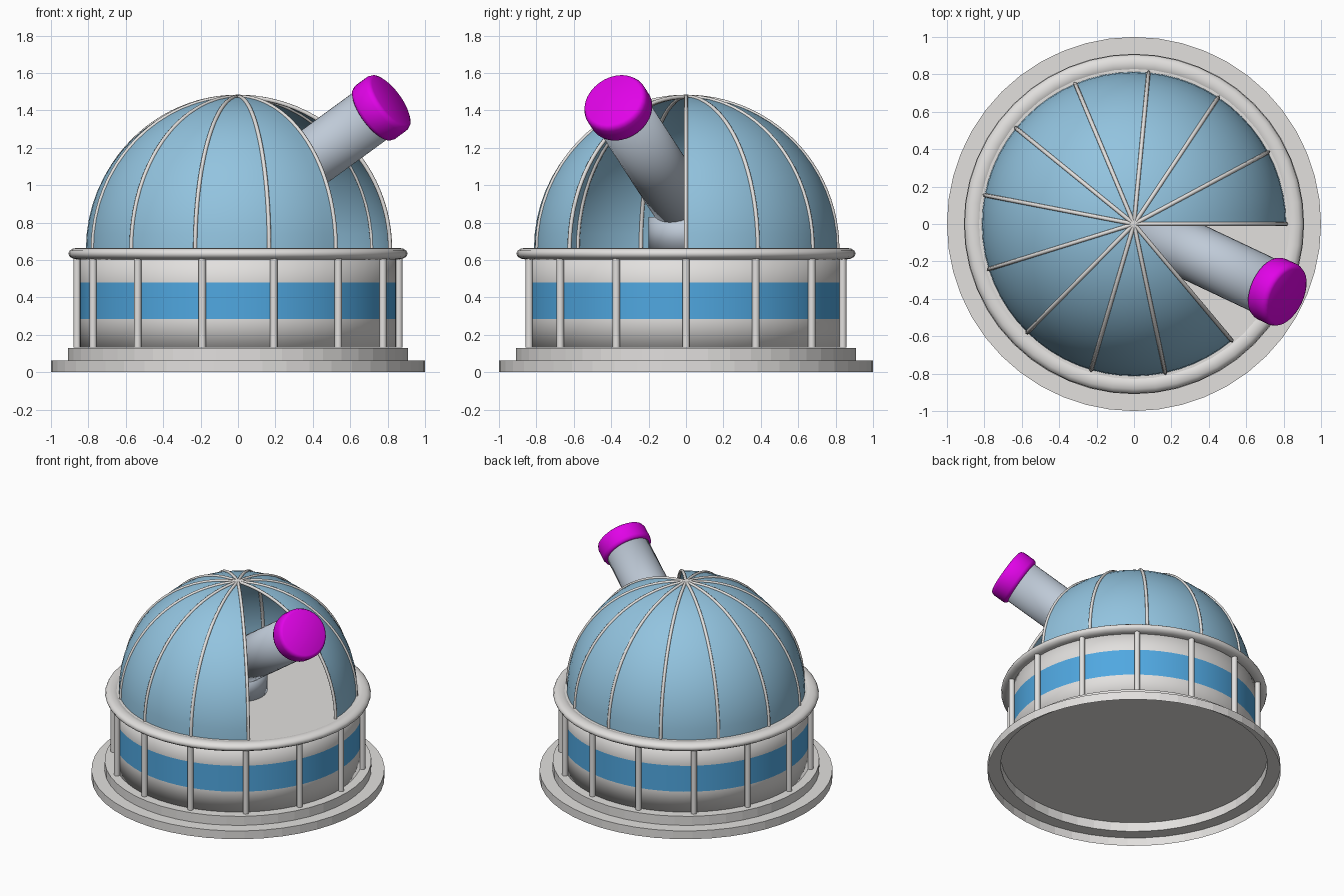
import bpy, bmesh, math
from mathutils import Vector

if "Cube" in bpy.data.objects:
    bpy.data.objects.remove(bpy.data.objects["Cube"])

TAU = 2 * math.pi


def material(name, rgb):
    m = bpy.data.materials.new(name)
    m.diffuse_color = (*rgb, 1)
    m.use_nodes = True
    m.node_tree.nodes["Principled BSDF"].inputs["Base Color"].default_value = m.diffuse_color
    return m


GREY = material("warm grey", (0.76, 0.745, 0.73))
DOME = material("pale blue", (0.29, 0.55, 0.74))
STRIPE = material("strong blue", (0.08, 0.39, 0.75))
STEEL = material("blue grey", (0.52, 0.59, 0.68))
MAGENTA = material("magenta", (0.75, 0.001, 0.8))


def finish(bm, name, mat, smooth=None):
    bmesh.ops.remove_doubles(bm, verts=bm.verts, dist=1e-5)
    bmesh.ops.recalc_face_normals(bm, faces=bm.faces)
    me = bpy.data.meshes.new(name)
    bm.to_mesh(me)
    bm.free()
    ob = bpy.data.objects.new(name, me)
    bpy.context.collection.objects.link(ob)
    me.materials.append(mat)
    if smooth:
        bpy.ops.object.select_all(action='DESELECT')
        ob.select_set(True)
        bpy.context.view_layer.objects.active = ob
        bpy.ops.object.shade_smooth_by_angle(angle=math.radians(smooth))
    return ob


def lathe(name, profile, mat, segments=32, sweep=TAU, closed=False, smooth=None):
    """Turn an (r, z) profile about the z axis."""
    bm = bmesh.new()
    verts = [bm.verts.new((r, 0, z)) for r, z in profile]
    pairs = list(zip(verts, verts[1:]))
    if closed:
        pairs.append((verts[-1], verts[0]))
    edges = [bm.edges.new(p) for p in pairs]
    bmesh.ops.spin(bm, geom=verts + edges, cent=(0, 0, 0), axis=(0, 0, 1),
                   angle=sweep, steps=segments)
    return finish(bm, name, mat, smooth)


# Two-step base, a thin shell that is hollow underneath
lathe("stepped_base", [(1, 0), (1, 0.062), (0.91, 0.062), (0.91, 0.13), (0, 0.13)],
      GREY, segments=48)

# Round wall with a blue band
wall = lathe("wall", [(0, 0.132), (0.845, 0.132), (0.845, 0.285), (0.845, 0.48),
                      (0.845, 0.645), (0, 0.645)], GREY, segments=64, smooth=180)
wall.data.materials.append(STRIPE)
for f in wall.data.polygons:
    if 0.29 < f.center.z < 0.47:
        f.material_index = 1

# Floor inside the dome, and the rounded rail round its edge
lathe("floor", [(0, 0.658), (0.845, 0.658)], GREY, segments=64)
rail = [(0.858 + 0.049 * math.cos(TAU * i / 12), 0.634 + 0.031 * math.sin(TAU * i / 12))
        for i in range(12)]
lathe("top_rail", rail, GREY, segments=48, closed=True, smooth=60)

# Fourteen posts under the rail
bm = bmesh.new()
for i in range(14):
    a = TAU * i / 14
    made = bmesh.ops.create_cone(bm, cap_ends=True, segments=12, radius1=0.02,
                                 radius2=0.02, depth=0.49)
    bmesh.ops.translate(bm, verts=made["verts"],
                        vec=(0.86 * math.cos(a), 0.86 * math.sin(a), 0.376))
finish(bm, "posts", GREY, smooth=40)

# Dome shell with a 50 degree opening
SWEEP = math.radians(310)
CENTRE_Z, RADIUS = 0.66, 0.813
arc = [(RADIUS * math.cos(t), CENTRE_Z + RADIUS * math.sin(t))
       for t in (math.pi / 2 * i / 16 for i in range(17))]
lathe("dome", arc, DOME, segments=55, sweep=SWEEP, smooth=60)

# Twelve ribs, including one on each edge of the opening
bm = bmesh.new()
STEPS, SIDES, RIB = 24, 8, 0.011
for k in range(12):
    a = SWEEP * k / 11
    side = Vector((-math.sin(a), math.cos(a), 0))
    rings = []
    for i in range(STEPS + 1):
        t = math.pi / 2 * i / STEPS
        out = Vector((math.cos(a) * math.cos(t), math.sin(a) * math.cos(t), math.sin(t)))
        c = out * RADIUS + Vector((0, 0, CENTRE_Z))
        rings.append([bm.verts.new(c + RIB * (out * math.cos(TAU * j / SIDES)
                                              + side * math.sin(TAU * j / SIDES)))
                      for j in range(SIDES)])
    for lo, hi in zip(rings, rings[1:]):
        for j in range(SIDES):
            n = (j + 1) % SIDES
            bm.faces.new((lo[j], lo[n], hi[n], hi[j]))
    bm.faces.new(rings[0])
    bm.faces.new(rings[-1])
finish(bm, "dome_ribs", GREY, smooth=50)

# Telescope pedestal, tube and end cap
lathe("pedestal", [(0, 0.65), (0.2, 0.65), (0.2, 0.83), (0, 0.83)], STEEL, smooth=180)
tube = lathe("telescope_tube", [(0, -0.1), (0.155, -0.1), (0.155, 1.0), (0, 1.0)],
             STEEL, smooth=180)
cap = lathe("telescope_cap", [(0, 0.95), (0.16, 0.95), (0.172, 0.957), (0.178, 0.975),
                              (0.178, 1.055), (0.17, 1.075), (0.155, 1.083), (0, 1.083)],
            MAGENTA, smooth=180)
for ob in (tube, cap):
    ob.location = (0, 0, 0.855)
    ob.rotation_euler = (0, math.radians(90 - 33.4), math.radians(-25.3))
